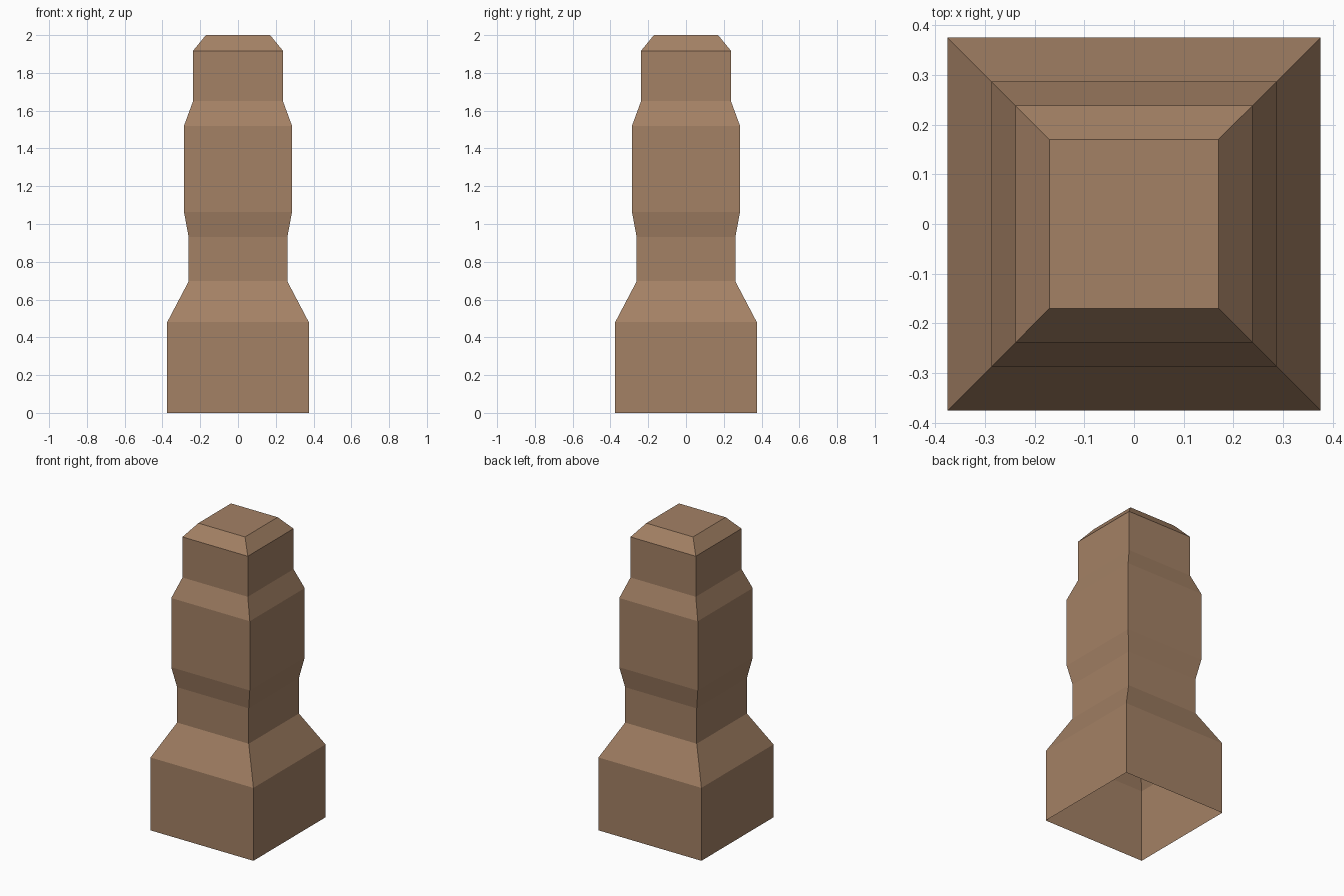
import bpy, bmesh

if "Cube" in bpy.data.objects:
    bpy.data.objects.remove(bpy.data.objects["Cube"])

# Square tapered post: (half width, height) from the foot to the cap
PROFILE = [(0.375, 0), (0.375, 0.48), (0.261, 0.697), (0.261, 0.93),
           (0.286, 1.064), (0.286, 1.52), (0.238, 1.65),
           (0.238, 1.917), (0.17, 2.0)]
CORNERS = [(-1, -1), (1, -1), (1, 1), (-1, 1)]

bm = bmesh.new()
rings = [[bm.verts.new((x * w, y * w, z)) for x, y in CORNERS] for w, z in PROFILE]

# Side walls
for low, high in zip(rings, rings[1:]):
    for i in range(4):
        j = (i + 1) % 4
        bm.faces.new((low[i], low[j], high[j], high[i]))

# Flat cap; the underside stays open
bm.faces.new(rings[-1])

mesh = bpy.data.meshes.new("square_post")
bm.to_mesh(mesh)
bm.free()

# Single warm brown colour
brown = bpy.data.materials.new("warm brown")
brown.diffuse_color = (0.37, 0.22, 0.13, 1)
brown.use_nodes = True
brown.node_tree.nodes["Principled BSDF"].inputs["Base Color"].default_value = brown.diffuse_color
mesh.materials.append(brown)

post = bpy.data.objects.new("square_post", mesh)
bpy.context.collection.objects.link(post)
